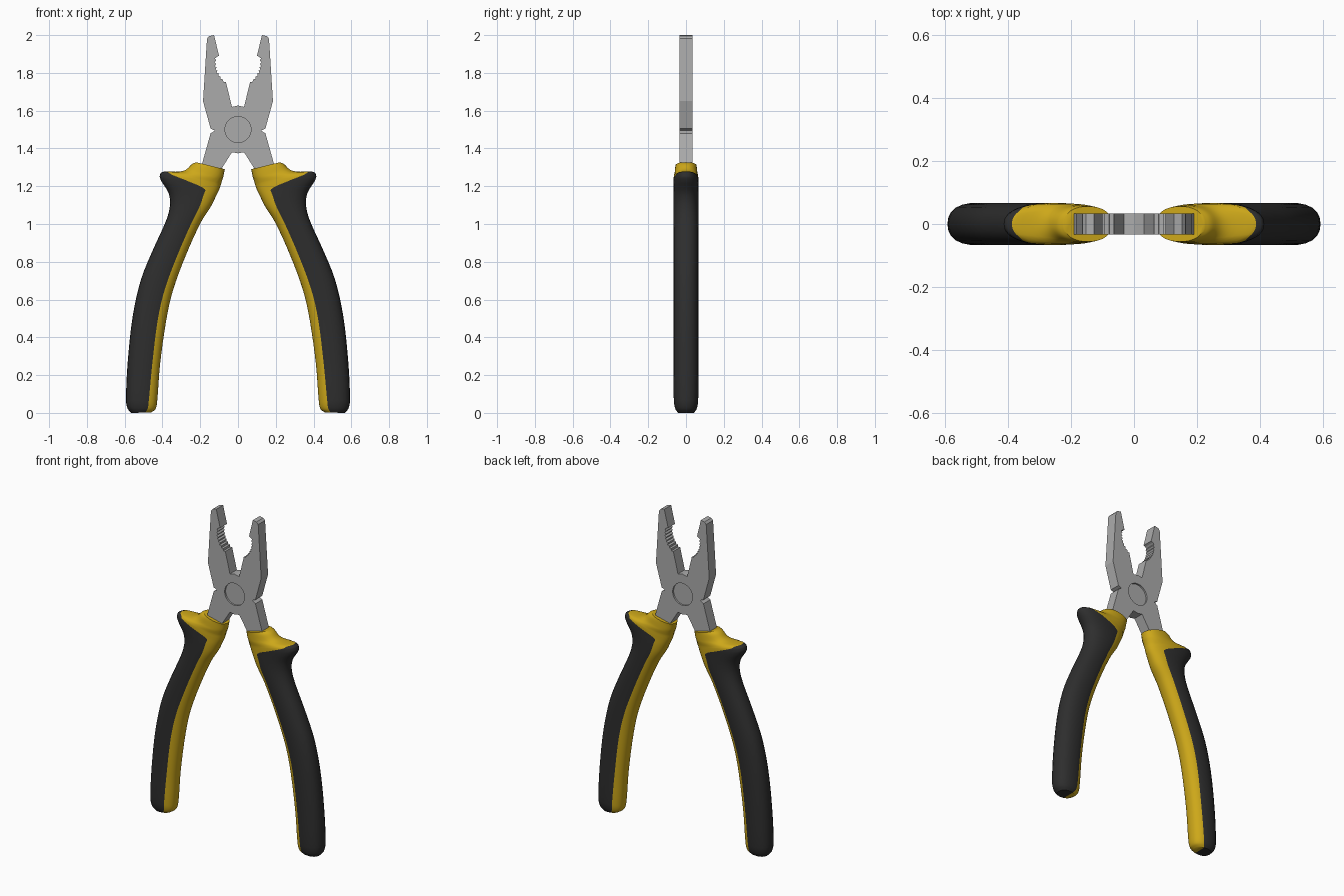
import bpy, bmesh, math
from mathutils import Vector

cube = bpy.data.objects.get("Cube")
if cube:
    bpy.data.objects.remove(cube, do_unlink=True)


def material(name, color):
    m = bpy.data.materials.new(name)
    m.use_nodes = True
    m.diffuse_color = (*color, 1)
    m.node_tree.nodes["Principled BSDF"].inputs["Base Color"].default_value = (*color, 1)
    return m


steel = material("steel grey", (0.41, 0.41, 0.41))
yellow = material("grip yellow", (0.61, 0.39, 0.01))
black = material("grip black", (0.027, 0.027, 0.027))


def finish(bm, name, mats):
    bmesh.ops.recalc_face_normals(bm, faces=bm.faces)
    mesh = bpy.data.meshes.new(name)
    bm.to_mesh(mesh)
    bm.free()
    for m in mats:
        mesh.materials.append(m)
    ob = bpy.data.objects.new(name, mesh)
    bpy.context.collection.objects.link(ob)
    return ob


def activate(ob):
    bpy.ops.object.select_all(action="DESELECT")
    ob.select_set(True)
    bpy.context.view_layer.objects.active = ob


# --- Steel head: jaws, pivot body and tangs as one mirrored profile ---
HALF_THICK = 0.034
PIVOT_Z = 1.5


def jaw_teeth(count=8, depth=0.008):
    """Zigzag along the curved gripping recess."""
    a, b, c = Vector((0.112, 1.885)), Vector((0.130, 1.805)), Vector((0.064, 1.752))
    pts = []
    for i in range(2 * count + 1):
        t = i / (2 * count)
        p = a * (1 - t) ** 2 + b * 2 * t * (1 - t) + c * t * t
        d = ((b - a) * (1 - t) + (c - b) * t).normalized()
        pts.append(p + Vector((-d.y, d.x)) * (depth if i % 2 else 0))
    return [tuple(p) for p in pts]


half = [(0, 1.627), (0.032, 1.62)]
half += jaw_teeth()[::-1]
half += [(0.10, 1.89), (0.127, 2.0), (0.152, 1.995), (0.164, 1.982),
         (0.185, 1.65), (0.145, 1.505), (0.122, 1.495), (0.145, 1.48),
         (0.19, 1.32), (0.20, 1.24), (0.13, 1.22), (0.095, 1.28),
         (0.032, 1.38), (0, 1.374)]
outline = half + [(-x, z) for x, z in half[-2:0:-1]]

bm = bmesh.new()
face = bm.faces.new([bm.verts.new((x, -HALF_THICK, z)) for x, z in outline])
ext = bmesh.ops.extrude_face_region(bm, geom=[face])
bmesh.ops.translate(bm, vec=(0, 2 * HALF_THICK, 0),
                    verts=[v for v in ext["geom"] if isinstance(v, bmesh.types.BMVert)])
head = finish(bm, "steel_head", [steel])

# Round pivot recess on both sides
for side in (-1, 1):
    bpy.ops.mesh.primitive_cylinder_add(vertices=40, radius=0.069, depth=0.04,
                                        location=(0, side * (HALF_THICK + 0.01), PIVOT_Z),
                                        rotation=(math.pi / 2, 0, 0))
    cutter = bpy.context.object
    cutter.name = "pivot_cutter"
    cutter.hide_render = True
    activate(head)
    mod = head.modifiers.new("pivot", "BOOLEAN")
    mod.operation = "DIFFERENCE"
    mod.solver = "EXACT"
    mod.object = cutter
    bpy.ops.object.modifier_apply(modifier=mod.name)
    bpy.data.objects.remove(cutter, do_unlink=True)

# --- Grips: lofted sections (inner x, z, outer x, z, half depth, yellow share) ---
STATIONS = [
    (.07, 1.29, .222, 1.327, .056, .60),
    (.073, 1.275, .245, 1.316, .058, .70),
    (.078, 1.25, .275, 1.288, .061, .80),
    (.083, 1.235, .313, 1.277, .064, .88),
    (.09, 1.21, .388, 1.278, .066, .93),
    (.097, 1.19, .413, 1.258, .067, .52),
    (.105, 1.17, .405, 1.225, .067, .23),
    (.12, 1.14, .368, 1.165, .067, .26),
    (.145, 1.09, .36, 1.10, .067, .27),
    (.196, 1.01, .38, 1.02, .067, .255),
    (.275, .837, .45, .864, .067, .24),
    (.344, .65, .514, .705, .067, .24),
    (.38, .49, .556, .52, .067, .25),
    (.413, .254, .583, .28, .067, .24),
    (.428, .06, .593, .07, .065, .27),
    (.437, .02, .585, .024, .057, .28),
    (.46, .002, .565, 0, .043, .30),
]
FLANGE = 4      # station where the black part begins
SUB = 4         # rings per span
SEG = 14        # segments in each colour band
POWER = 2.3     # roundness of the section


def smooth_rings():
    """Hermite interpolation through the stations, spaced by chord length."""
    pts = [Vector(s) for s in STATIONS]
    t = [0]
    for a, b in zip(pts, pts[1:]):
        t.append(t[-1] + (b - a).length)
    last = len(pts) - 1
    tan = []
    for i in range(last + 1):
        lo, hi = max(i - 1, 0), min(i + 1, last)
        tan.append((pts[hi] - pts[lo]) / (t[hi] - t[lo]))
    rings = []
    for i in range(last):
        h = t[i + 1] - t[i]
        for k in range(SUB):
            s = k / SUB
            rings.append(pts[i] * (1 + 2 * s) * (1 - s) ** 2 + tan[i] * h * s * (1 - s) ** 2
                         + pts[i + 1] * s * s * (3 - 2 * s) + tan[i + 1] * h * s * s * (s - 1))
    return rings + [pts[last]]


def spow(v, p):
    return math.copysign(abs(v) ** p, v)


def section(ring, side):
    """Black band first, then yellow, around one rounded section."""
    ix, iz, ox, oz, depth, share = ring
    border = math.acos(spow(2 * min(share, 0.96) - 1, POWER / 2))
    angles = [-border + 2 * border * i / SEG for i in range(SEG)]
    angles += [border + 2 * (math.pi - border) * i / SEG for i in range(SEG)]
    out = []
    for a in angles:
        u = (spow(math.cos(a), 2 / POWER) + 1) / 2
        y = depth * spow(math.sin(a), 2 / POWER)
        out.append((side * (ix + (ox - ix) * u), y, iz + (oz - iz) * u))
    return out


def make_grip(name, side):
    bm = bmesh.new()
    rings = [[bm.verts.new(p) for p in section(r, side)] for r in smooth_rings()]
    n = 2 * SEG
    for j, (a, b) in enumerate(zip(rings, rings[1:])):
        for i in range(n):
            f = bm.faces.new((a[i], a[(i + 1) % n], b[(i + 1) % n], b[i]))
            f.material_index = 1 if i < SEG and j >= FLANGE * SUB else 0
    # End caps: yellow collar top, two-tone bottom
    bm.faces.new(rings[0])
    end = rings[-1]
    bm.faces.new(end[:SEG + 1]).material_index = 1
    bm.faces.new(end[SEG:] + end[:1])
    ob = finish(bm, name, [yellow, black])
    activate(ob)
    bpy.ops.object.shade_smooth_by_angle(angle=math.radians(40))


make_grip("left_grip", 1)
make_grip("right_grip", -1)
